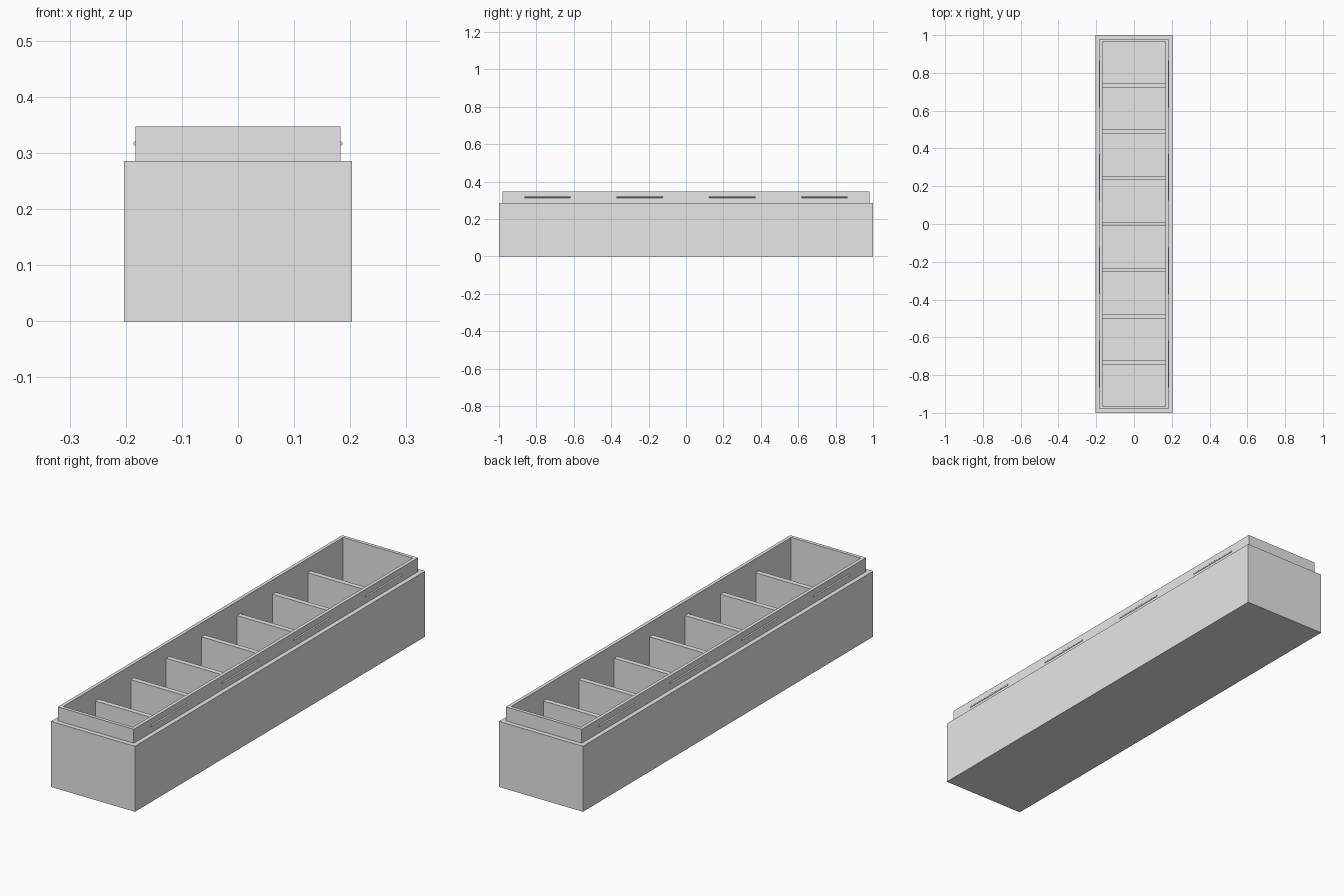
import bpy
import bmesh
from math import pi
from mathutils import Matrix

cube = bpy.data.objects.get("Cube")
if cube:
    bpy.data.objects.remove(cube, do_unlink=True)

grey = bpy.data.materials.new("light_grey")
grey.use_nodes = True
colour = (0.8, 0.8, 0.8, 1)
grey.diffuse_color = colour
grey.node_tree.nodes["Principled BSDF"].inputs["Base Color"].default_value = colour

# Main dimensions
HALF_W, HALF_L = 0.203, 1.0
LEDGE, WALL, FLOOR = 0.02, 0.015, 0.02
SHOULDER_Z, RIM_Z = 0.286, 0.347
RIM_W, RIM_L = HALF_W - LEDGE, HALF_L - LEDGE
IN_W, IN_L = RIM_W - WALL, RIM_L - WALL
CELLS, DIVIDER = 8, 0.022


def add_object(name, bm):
    bmesh.ops.recalc_face_normals(bm, faces=bm.faces)
    mesh = bpy.data.meshes.new(name)
    bm.to_mesh(mesh)
    bm.free()
    mesh.materials.append(grey)
    obj = bpy.data.objects.new(name, mesh)
    bpy.context.collection.objects.link(obj)
    return obj


# Tray body: rectangular rings lofted up the outside, over the rim, down inside
bm = bmesh.new()
rings = []
for w, l, z in [(HALF_W, HALF_L, 0), (HALF_W, HALF_L, SHOULDER_Z),
                (RIM_W, RIM_L, SHOULDER_Z), (RIM_W, RIM_L, RIM_Z),
                (IN_W, IN_L, RIM_Z), (IN_W, IN_L, FLOOR)]:
    rings.append([bm.verts.new((sx * w, sy * l, z))
                  for sx, sy in ((-1, -1), (1, -1), (1, 1), (-1, 1))])
for low, high in zip(rings, rings[1:]):
    for i in range(4):
        j = (i + 1) % 4
        bm.faces.new((low[i], low[j], high[j], high[i]))
bm.faces.new(rings[0])
bm.faces.new(rings[-1])
add_object("tray_body", bm)

# Cross dividers making equal compartments
pitch = (2 * IN_L + DIVIDER) / CELLS
for k in range(1, CELLS):
    bm = bmesh.new()
    y = (k - CELLS / 2) * pitch
    height = SHOULDER_Z - FLOOR
    bmesh.ops.create_cube(bm, size=1, matrix=Matrix.Translation(
        (0, y, FLOOR + height / 2)) @ Matrix.Diagonal((2 * IN_W, DIVIDER, height, 1)))
    add_object(f"divider_{k}", bm)

# Thin rounded snap ridges along both long sides of the rim
for side, sx in (("left", 1), ("right", -1)):
    for k in range(4):
        bm = bmesh.new()
        place = Matrix.Translation((sx * RIM_W, (k - 1.5) * 0.494, 0.317))
        bmesh.ops.create_cone(bm, cap_ends=True, segments=12, radius1=0.0035,
                              radius2=0.0035, depth=0.247,
                              matrix=place @ Matrix.Rotation(pi / 2, 4, "X"))
        add_object(f"snap_ridge_{side}_{k + 1}", bm)
